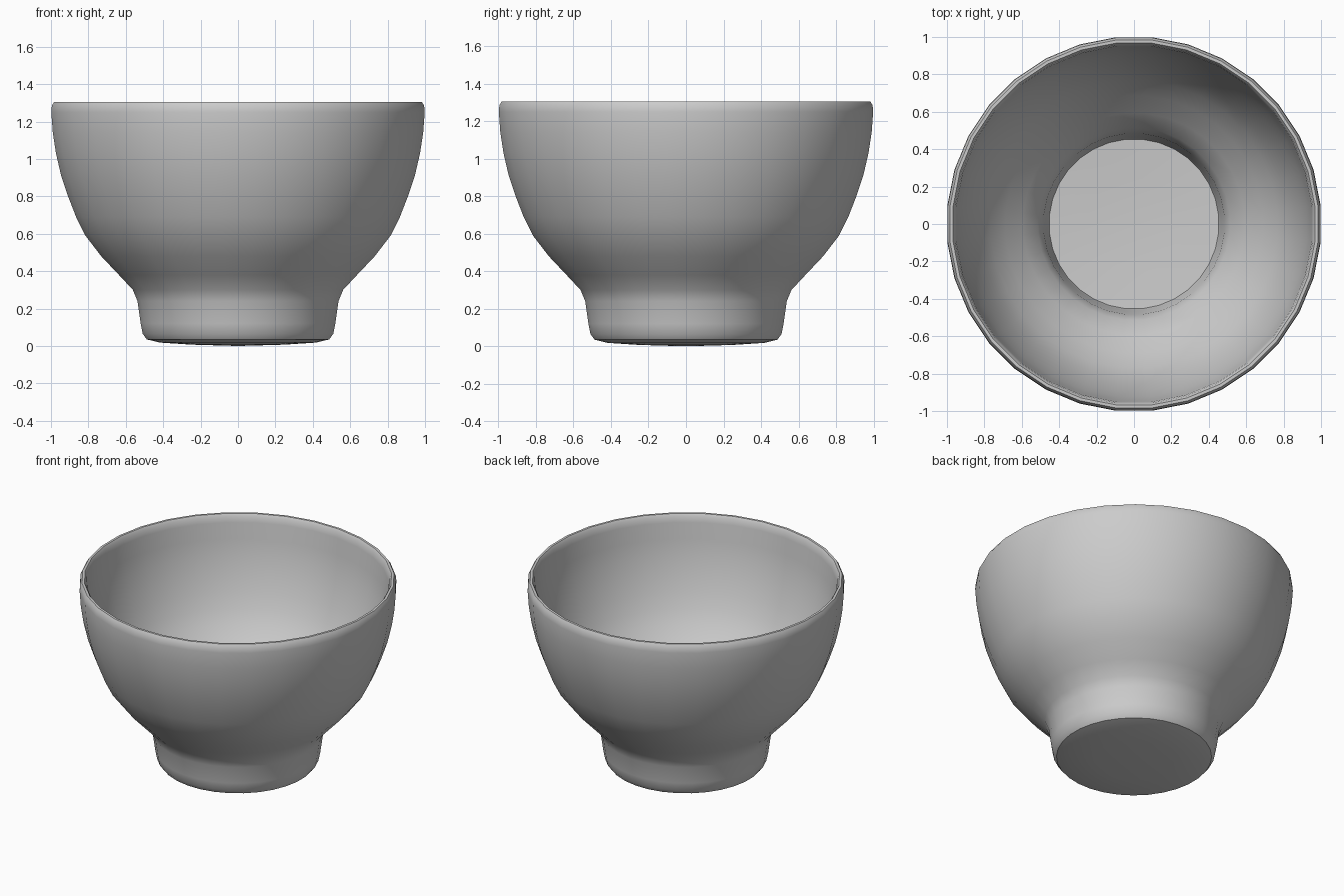
import bpy, bmesh, math

if "Cube" in bpy.data.objects:
    bpy.data.objects.remove(bpy.data.objects["Cube"])

SIDES = 32


def lathe(name, profile):
    """Revolve (radius, z) points about z; end points on the axis become poles."""
    bm = bmesh.new()
    rings = []
    for r, z in profile:
        if r == 0:
            rings.append([bm.verts.new((0, 0, z))] * SIDES)
        else:
            ring = []
            for i in range(SIDES):
                a = (i + 0.5) * 2 * math.pi / SIDES
                ring.append(bm.verts.new((r * math.cos(a), r * math.sin(a), z)))
            rings.append(ring)
    for a, b in zip(rings, rings[1:]):
        for i in range(SIDES):
            j = (i + 1) % SIDES
            bm.faces.new(list(dict.fromkeys((a[i], a[j], b[j], b[i]))))
    bmesh.ops.recalc_face_normals(bm, faces=bm.faces)
    mesh = bpy.data.meshes.new(name)
    bm.to_mesh(mesh)
    bm.free()
    obj = bpy.data.objects.new(name, mesh)
    bpy.context.collection.objects.link(obj)
    bpy.context.view_layer.objects.active = obj
    obj.select_set(True)
    bpy.ops.object.shade_smooth_by_angle(angle=math.radians(40))
    return obj


# Outside: slightly domed base, foot, flared wall
outside = [(0, 0), (0.25, 0.007), (0.42, 0.018), (0.49, 0.035), (0.512, 0.065),
           (0.523, 0.12), (0.54, 0.24), (0.565, 0.3), (0.64, 0.38), (0.735, 0.48),
           (0.82, 0.59), (0.87, 0.69), (0.913, 0.8), (0.95, 0.91), (0.978, 1.03),
           (0.995, 1.14), (1.003, 1.25)]
# Rounded rim
rim = [(1.0, 1.285), (0.988, 1.305), (0.972, 1.305), (0.962, 1.29)]
# Inside: wall follows the outside down into the hollow foot
inside = [(0.955, 1.25), (0.945, 1.14), (0.926, 1.03), (0.898, 0.92), (0.862, 0.81),
          (0.82, 0.71), (0.77, 0.62), (0.69, 0.52), (0.595, 0.42), (0.515, 0.335),
          (0.485, 0.26), (0.466, 0.12), (0.455, 0.08), (0.25, 0.067), (0, 0.06)]

lathe("bowl", outside + rim + inside)
